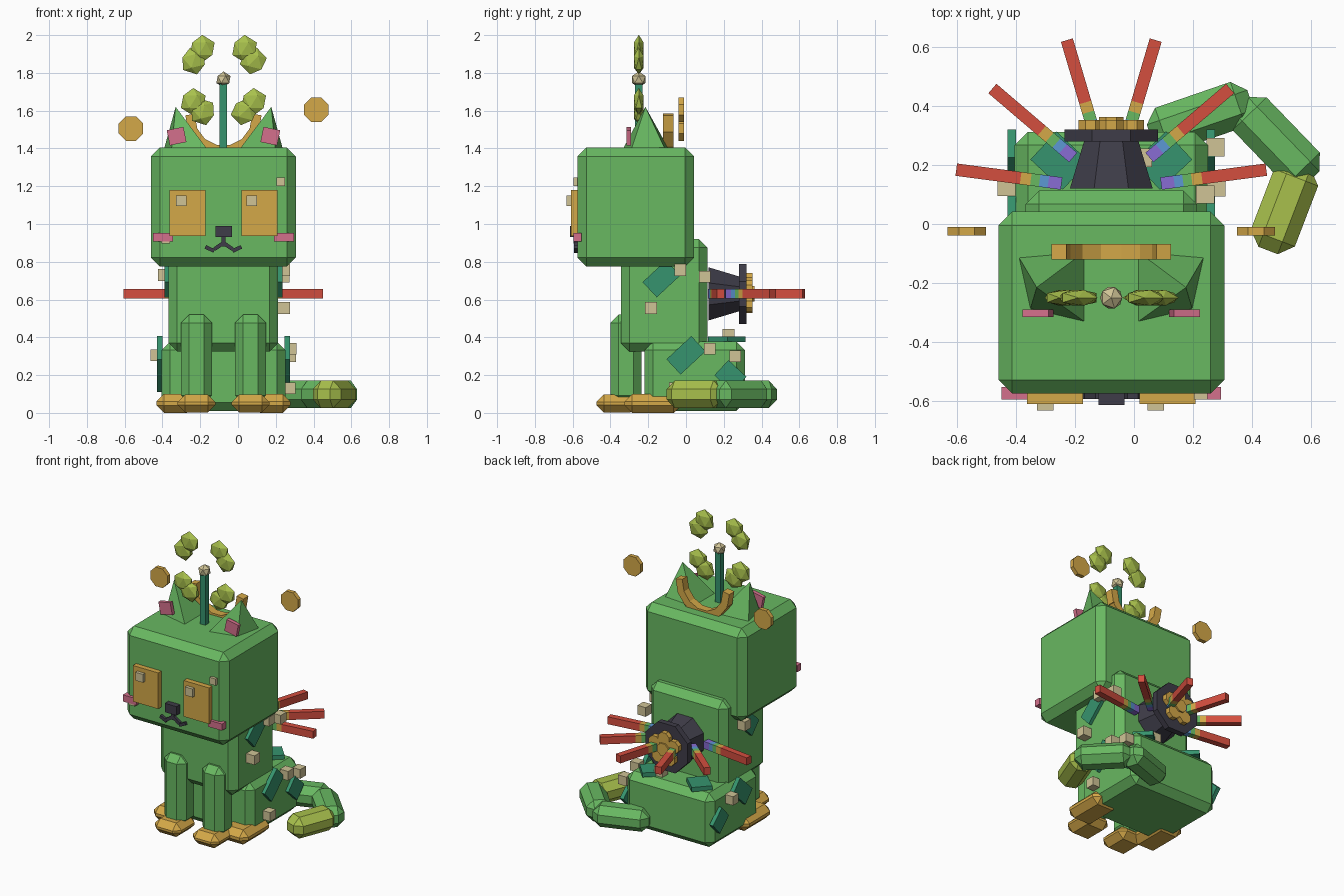
import bpy, bmesh, math
from mathutils import Matrix, Vector, Euler

if "Cube" in bpy.data.objects:
    bpy.data.objects.remove(bpy.data.objects["Cube"])

CX = -0.077  # mirror plane of the animal


def material(name, rgb):
    m = bpy.data.materials.new(name)
    lin = [((c / 255 + 0.055) / 1.055) ** 2.4 for c in rgb]
    m.diffuse_color = (*lin, 1)
    m.use_nodes = True
    m.node_tree.nodes["Principled BSDF"].inputs["Base Color"].default_value = m.diffuse_color
    return m


GREEN = material("leaf green", (104, 184, 97))
TEAL = material("teal green", (54, 148, 110))
LIME = material("lime", (168, 192, 76))
GOLD = material("gold", (212, 168, 72))
TAN = material("pale tan", (208, 196, 150))
PINK = material("pink", (212, 112, 140))
DARK = material("charcoal", (62, 60, 72))
RED = material("red", (212, 78, 63))
PURPLE = material("purple", (136, 108, 212))
BLUE = material("blue", (92, 152, 212))


def finish(name, bm, mat, loc, rot=(0, 0, 0)):
    bmesh.ops.recalc_face_normals(bm, faces=bm.faces)
    me = bpy.data.meshes.new(name)
    bm.to_mesh(me)
    bm.free()
    me.materials.append(mat)
    ob = bpy.data.objects.new(name, me)
    ob.location = loc
    ob.rotation_euler = rot
    bpy.context.collection.objects.link(ob)
    return ob


def box(name, mat, loc, size, bevel=0, rot=(0, 0, 0)):
    bm = bmesh.new()
    bmesh.ops.create_cube(bm, size=1)
    bmesh.ops.scale(bm, vec=size, verts=bm.verts)
    if bevel:
        bmesh.ops.bevel(bm, geom=bm.edges[:], offset=bevel, segments=1,
                        affect='EDGES', profile=0.5)
    return finish(name, bm, mat, loc, rot)


def span(name, mat, x, y, z, bevel=0):
    """Box given by its extents."""
    return box(name, mat, [(a + b) / 2 for a, b in (x, y, z)],
               [b - a for a, b in (x, y, z)], bevel)


def disc(name, mat, loc, r1, r2, depth, sides=8):
    """Prism or frustum along y; r1 is the front radius, r2 the back one."""
    bm = bmesh.new()
    bmesh.ops.create_cone(bm, cap_ends=True, segments=sides, radius1=r1,
                          radius2=r2, depth=depth)
    turn = Matrix.Rotation(-math.pi / 2, 4, 'X') @ Matrix.Rotation(math.pi / sides, 4, 'Z')
    bmesh.ops.transform(bm, matrix=turn, verts=bm.verts)
    return finish(name, bm, mat, loc)


def ball(name, mat, loc, r, squash=1.0, rot=(0, 0, 0)):
    bm = bmesh.new()
    bmesh.ops.create_icosphere(bm, subdivisions=1, radius=r)
    bmesh.ops.rotate(bm, matrix=Euler(rot).to_matrix(), verts=bm.verts)
    bmesh.ops.scale(bm, vec=(1, squash, 1), verts=bm.verts)
    return finish(name, bm, mat, loc)


# Body masses
span("head", GREEN, (-0.46, 0.306), (-0.575, 0.042), (0.775, 1.405), 0.047)
span("torso", GREEN, (-0.367, 0.213), (-0.345, 0.113), (0.325, 0.92), 0.045)
span("haunches", GREEN, (-0.405, 0.251), (-0.22, 0.312), (0.01, 0.377), 0.045)

for s, side in ((-1, "left"), (1, "right")):
    def X(d):
        return CX + s * d

    # Legs and feet
    box("front_leg_" + side, GREEN, (X(0.143), -0.318, 0.285), (0.165, 0.165, 0.47), 0.043)
    box("front_foot_" + side, GOLD, (X(0.143), -0.365, 0.05), (0.2, 0.22, 0.095), 0.04)
    box("back_foot_" + side, GOLD, (X(0.255), -0.175, 0.05), (0.2, 0.3, 0.1), 0.04)

    # Ears: leaning pyramids
    bm = bmesh.new()
    base = [(0.315, -0.11), (0.085, -0.09), (0.085, -0.335), (0.275, -0.29)]
    ring = [bm.verts.new((X(d), y, 1.395)) for d, y in base]
    tip = bm.verts.new((X(0.253), -0.215, 1.62))
    bm.faces.new(ring)
    for i in range(4):
        bm.faces.new((ring[i], ring[(i + 1) % 4], tip))
    finish("ear_" + side, bm, GREEN, (0, 0, 0))
    box("inner_ear_" + side, PINK, (X(0.248), -0.303, 1.465), (0.09, 0.026, 0.082),
        rot=(0, s * 0.2, 0))

    # Face
    box("eye_" + side, GOLD, (X(0.191), -0.588, 1.058), (0.19, 0.044, 0.245))
    box("cheek_" + side, PINK, (X(0.32), -0.574, 0.93), (0.105, 0.042, 0.045))
    box("mouth_inner_" + side, DARK, (X(0.026), -0.583, 0.882), (0.055, 0.02, 0.02),
        rot=(0, s * 0.6, 0))
    box("mouth_outer_" + side, DARK, (X(0.072), -0.583, 0.868), (0.052, 0.02, 0.02),
        rot=(0, -s * 0.45, 0))

    # Four-leaf clover above the head, two lobes per leaf
    for i, (d, z) in enumerate(((0.112, 1.928), (0.158, 1.863), (0.16, 1.647), (0.11, 1.594))):
        ball(f"clover_lobe_{side}_{i}", LIME, (X(d), -0.25, z), 0.073, 0.42,
             (0, s * 0.25 * (i % 2), 0))

    # Slanted patches on the flanks and rump
    for i, (d, y, z, w, h) in enumerate(((0.298, -0.13, 0.71, 0.17, 0.11),
                                         (0.337, 0.0, 0.305, 0.18, 0.11),
                                         (0.337, 0.235, 0.195, 0.13, 0.11))):
        box(f"patch_{side}_{i}", TEAL, (X(d), y, z), (0.028, w, h),
            rot=(-0.75 if i == 2 else 0.75, 0, 0))
    box("rump_patch_" + side, TEAL, (X(0.175), 0.215, 0.39), (0.15, 0.13, 0.03),
        rot=(0, 0, s * 0.75))

span("nose", DARK, (-0.12, -0.032), (-0.614, -0.57), (0.93, 0.99))
span("mouth_stem", DARK, (-0.087, -0.067), (-0.593, -0.57), (0.88, 0.935))

# Small cubes: eye glints, face flecks and flank flecks
flecks = [(-0.301, -0.617, 1.124, 0.056), (0.073, -0.617, 1.124, 0.056),
          (0.226, -0.58, 1.223, 0.045), (-0.383, -0.58, 0.92, 0.046),
          (0.244, -0.185, 0.555, 0.062), (0.244, -0.03, 0.757, 0.062),
          (0.242, 0.10, 0.72, 0.062), (0.279, 0.125, 0.34, 0.062),
          (0.276, 0.26, 0.30, 0.062), (0.275, -0.06, 0.13, 0.06),
          (-0.392, -0.06, 0.73, 0.062), (-0.432, 0.125, 0.305, 0.06),
          (0.03, 0.225, 0.412, 0.062)]
for i, (x, y, z, w) in enumerate(flecks):
    box(f"fleck_{i}", TAN, (x, y, z), (w, w if i > 3 else 0.03, w))

# Antenna
span("antenna_rod", TEAL, (-0.097, -0.057), (-0.27, -0.23), (1.39, 1.75))
ball("antenna_ball", TAN, (CX, -0.25, 1.765), 0.042)

# Horseshoe: blocks along a lower half circle
for i in range(7):
    a = math.radians(190 + i * 160 / 6)
    box(f"horseshoe_{i}", GOLD,
        (CX + 0.172 * math.cos(a), -0.094, 1.565 + 0.172 * math.sin(a)),
        (0.09, 0.054, 0.05), rot=(0, -(a + math.pi / 2), 0))

# Floating coins
disc("coin_left", GOLD, (-0.567, -0.025, 1.505), 0.07, 0.07, 0.028)
disc("coin_right", GOLD, (0.414, -0.025, 1.605), 0.07, 0.07, 0.028)

# Tail: three chunky links curling forward
for i, (mat, x, y, ang, length) in enumerate(((GREEN, 0.225, 0.362, 19, 0.36),
                                              (GREEN, 0.482, 0.28, -46, 0.35),
                                              (LIME, 0.51, 0.055, 69, 0.31))):
    box(f"tail_{i}", mat, (x, y, 0.098), (length, 0.16, 0.145), 0.045,
        (0, 0, math.radians(ang)))

# Pot lying on the back, with coins in its mouth
disc("pot", DARK, (CX, 0.2, 0.63), 0.152, 0.1, 0.16)
disc("pot_rim", DARK, (CX, 0.3, 0.63), 0.172, 0.172, 0.04)
for i, (dx, dz) in enumerate(((0, 0), (-0.07, 0.03), (0.07, 0.03), (-0.04, -0.06), (0.045, -0.055), (0, 0.07))):
    disc(f"pot_coin_{i}", GOLD, (CX + dx, 0.335 + (0.01 if i == 0 else 0), 0.63 + dz),
         0.045, 0.045, 0.034)

# Rainbow rays fanning out of the pot
bands = ((PURPLE, 0.17, 0.215), (BLUE, 0.215, 0.245), (GREEN, 0.245, 0.275),
         (GOLD, 0.275, 0.31), (RED, 0.31, 0.53))
for i in range(6):
    a = math.radians(7.5 + 33 * i)
    for mat, r0, r1 in bands:
        r = (r0 + r1) / 2
        box(f"ray_{i}_{mat.name.replace(' ', '_')}", mat,
            (CX + r * math.cos(a), 0.115 + r * math.sin(a), 0.63),
            (r1 - r0, 0.042, 0.05), rot=(0, 0, a))
